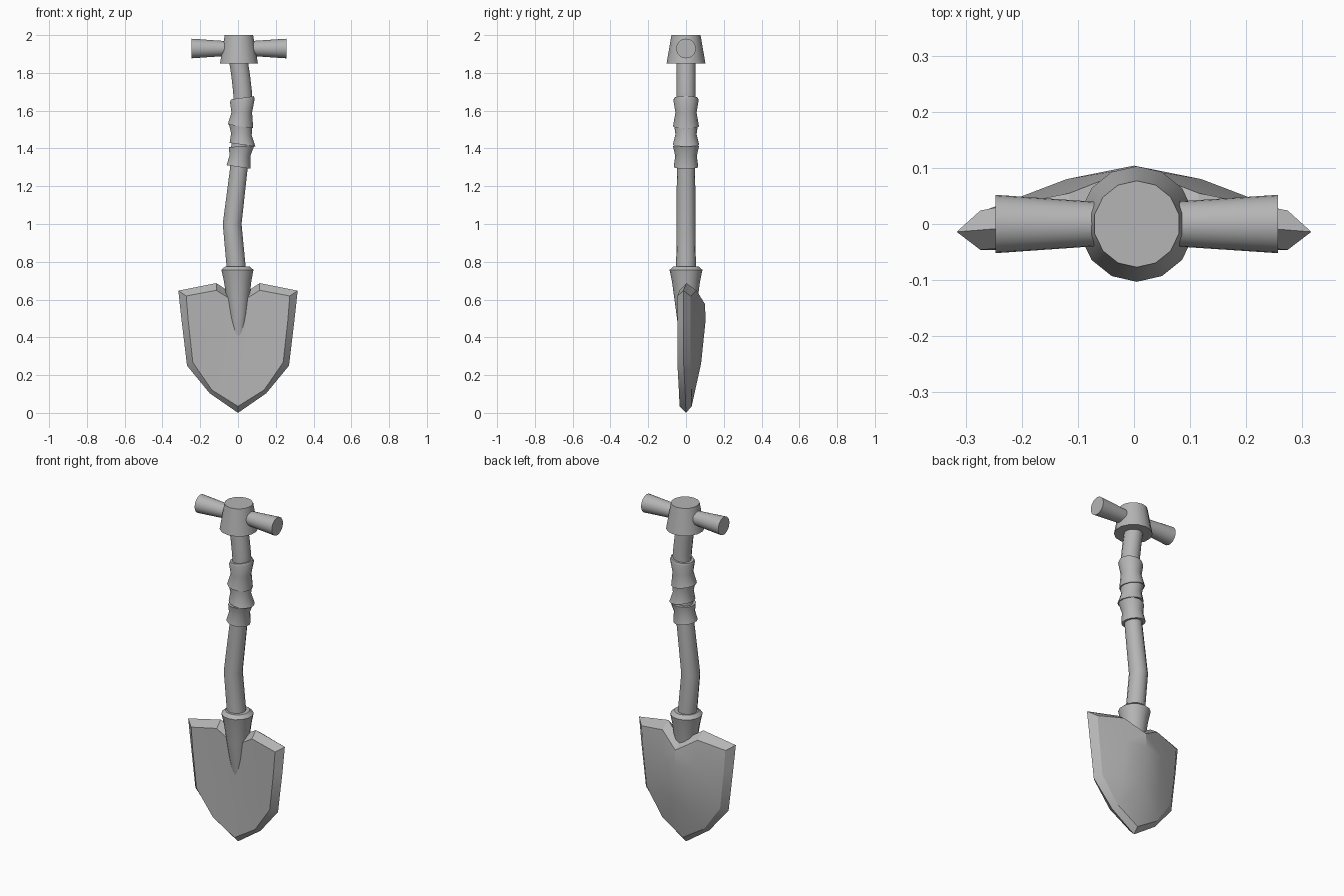
import bpy, bmesh
from math import sin, cos, pi, radians
from mathutils import Vector

cube = bpy.data.objects.get("Cube")
if cube:
    bpy.data.objects.remove(cube, do_unlink=True)

grey = bpy.data.materials.new("plain_grey")
grey.use_nodes = True
grey.diffuse_color = (0.46, 0.46, 0.46, 1)
grey.node_tree.nodes["Principled BSDF"].inputs["Base Color"].default_value = grey.diffuse_color


def finish(name, bm, angle=32):
    """Turn a bmesh into a shaded object."""
    bmesh.ops.recalc_face_normals(bm, faces=bm.faces)
    mesh = bpy.data.meshes.new(name)
    bm.to_mesh(mesh)
    bm.free()
    mesh.materials.append(grey)
    obj = bpy.data.objects.new(name, mesh)
    bpy.context.collection.objects.link(obj)
    bpy.ops.object.select_all(action='DESELECT')
    obj.select_set(True)
    bpy.context.view_layer.objects.active = obj
    bpy.ops.object.shade_smooth_by_angle(angle=radians(angle))


def tube(name, stations, sides=14, sideways=False):
    """Capped tube through stations (offset, height, radius, tilt)."""
    bm = bmesh.new()
    rings = []
    for off, h, r, tilt in stations:
        ring = []
        for i in range(sides):
            a = 2 * pi * i / sides + pi / 2
            u, v = r * cos(a), r * sin(a)
            co = (h, u, off + v) if sideways else (off + u, v, h + tilt * u)
            ring.append(bm.verts.new(co))
        rings.append(ring)
    for low, high in zip(rings, rings[1:]):
        for i in range(sides):
            j = (i + 1) % sides
            bm.faces.new((low[i], low[j], high[j], high[i]))
    bm.faces.new(rings[0])
    bm.faces.new(rings[-1])
    finish(name, bm)


# Crooked shaft
tube("shaft", [(-.005, .72, .052, 0), (-.031, 1.0, .051, 0), (.005, 1.3, .048, .05),
               (.012, 1.45, .047, 0), (.026, 1.66, .051, 0), (.024, 1.7, .051, 0),
               (.015, 1.78, .051, 0), (.0, 1.88, .051, 0)])

# Spool-shaped grip wraps
tube("grip_wrap_upper", [(.013, 1.517, .069, -.15), (.02, 1.59, .056, 0),
                         (.023, 1.655, .067, .14), (.023, 1.668, .062, .14)])
tube("grip_wrap_middle", [(.024, 1.42, .07, -.14), (.018, 1.475, .056, -.1),
                          (.012, 1.53, .064, -.15)])
tube("grip_wrap_lower", [(.003, 1.302, .065, -.15), (.01, 1.36, .057, 0),
                         (.02, 1.412, .069, .08)])

# Tapered socket with a collar
tube("socket", [(.003, .37, .024, 0), (.002, .48, .045, 0),
                (0, .6, .061, 0), (-.002, .7, .075, 0), (-.003, .757, .087, 0),
                (-.003, .776, .066, 0)])

# Head block and cross handles
tube("head_block", [(.005, 1.849, .103, 0), (.005, 2.0, .077, 0)])
tube("left_handle", [(1.929, .06, .039, 0), (1.929, .257, .052, 0)], 24, True)
tube("right_handle", [(1.929, -.06, .039, 0), (1.929, -.247, .052, 0)], 24, True)

# Blade with a flat front and a bulging back: half grid of (x, z, front y, back y)
GRID = {
    "top0": (0, .585, -.03, .1), "top1": (.115, .657, -.034, .055),
    "top2": (.274, .627, -.046, .024),
    "mid0": (0, .5, -.03, .104), "mid1": (.12, .5, -.035, .08),
    "mid2": (.264, .5, -.046, .025),
    "low0": (0, .27, -.031, .08), "low1": (.125, .28, -.036, .06),
    "low2": (.239, .275, -.046, .023),
    "end0": (0, .043, -.034, .03), "end1": (.138, .129, -.038, .028),
}
# Rim follows the outline just outside the grid, as (x, z, y)
RIM = {
    "top0": (0, .62, .05), "top1": (.115, .695, .002), "top2": (.316, .655, -.014),
    "mid2": (.299, .5, -.012), "low2": (.27, .258, -.012),
    "end1": (.15, .112, -.004), "end0": (0, .008, 0),
}
PATCHES = ["top0 top1 mid1 mid0", "top1 top2 mid2 mid1", "mid0 mid1 low1 low0",
           "mid1 mid2 low2 low1", "low0 low1 end1 end0", "low1 low2 end1"]

bm = bmesh.new()
rim = {k: bm.verts.new((x, y, z)) for k, (x, z, y) in RIM.items()}
outline = list(RIM)
for side in (0, 1):
    skin = {k: bm.verts.new((x, ys[side], z)) for k, (x, z, *ys) in GRID.items()}
    for patch in PATCHES:
        bm.faces.new([skin[k] for k in patch.split()])
    for a, b in zip(outline, outline[1:]):
        bm.faces.new((skin[a], skin[b], rim[b], rim[a]))
bmesh.ops.mirror(bm, geom=bm.verts[:] + bm.edges[:] + bm.faces[:],
                 axis='X', merge_dist=.0005)
bmesh.ops.translate(bm, verts=bm.verts, vec=Vector((0, 0, -min(v.co.z for v in bm.verts))))
finish("blade", bm, 25)
